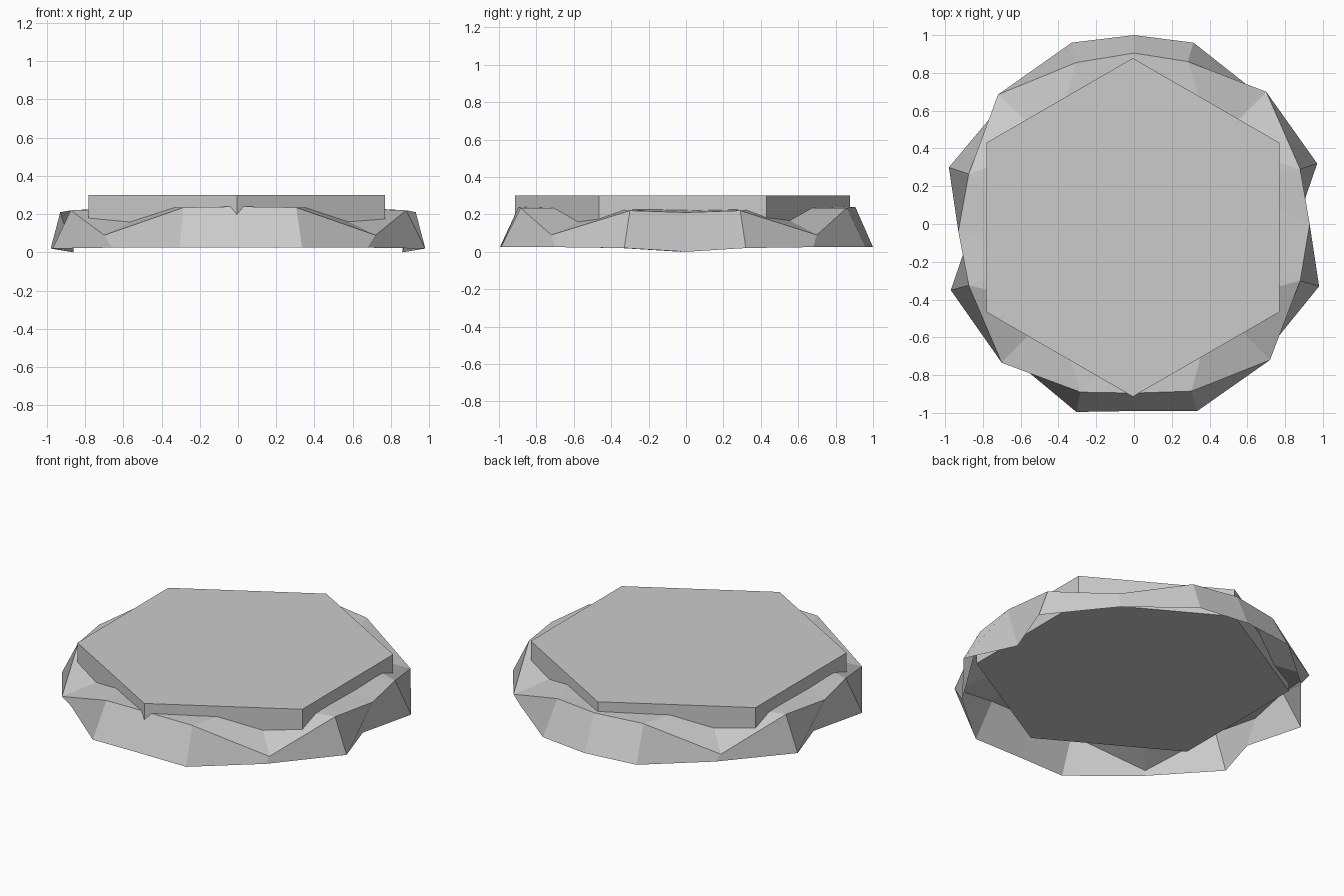
import bpy
from math import sin, cos, pi, atan2

if "Cube" in bpy.data.objects:
    bpy.data.objects.remove(bpy.data.objects["Cube"])


def make_object(name, verts, faces):
    mesh = bpy.data.meshes.new(name)
    mesh.from_pydata(verts, [], faces)
    mesh.update()
    obj = bpy.data.objects.new(name, mesh)
    bpy.context.collection.objects.link(obj)
    return obj


# Rock rim outlines, counter-clockwise from +x; heights repeat every half turn
foot_xy = [(.86, 0), (.97, .32), (.67, .68), (.315, .96), (0, 1), (-.33, .96), (-.67, .67), (-.98, .30),
           (-.86, -.03), (-.97, -.35), (-.66, -.70), (-.305, -.995), (0, -.99), (.335, -.99), (.68, -.70), (.98, -.33)]
crest_xy = [(.93, 0), (.88, .29), (.70, .70), (.285, .86), (0, .905), (-.305, .855), (-.72, .685), (-.875, .265),
            (-.93, -.04), (-.875, -.325), (-.70, -.735), (-.285, -.89), (0, -.895), (.305, -.885), (.72, -.72), (.88, -.30)]
foot_z = [0, .02, .025, .025, .025, .025, .025, .02]
crest_z = [.21, .22, .09, .235, .24, .235, .09, .22]
n = len(foot_xy)

foot = [(x, y, foot_z[i % 8]) for i, (x, y) in enumerate(foot_xy)]
crest = [(x, y, crest_z[i % 8]) for i, (x, y) in enumerate(crest_xy)]
# Inner edge of the rock top, hidden inside the slab
inner = [(.6 * cos(atan2(y, x)), .6 * sin(atan2(y, x)), .235) for x, y in crest_xy]

# Open-bottomed rock: sloping outer wall and faceted top
faces = []
for i in range(n):
    j = (i + 1) % n
    faces.append((i, j, n + j, n + i))
    # Split the top so each chipped corner stays a crisp facet
    if i % 4 == 2:
        faces += [(n + i, n + j, 2 * n + i), (n + j, 2 * n + j, 2 * n + i)]
    else:
        faces += [(n + i, n + j, 2 * n + j), (n + i, 2 * n + j, 2 * n + i)]
make_object("rock_base", foot + crest + inner, faces)

# Hexagonal slab with corners pointing to front and back
r, cx, cy = .896, -.006, -.018
slab = [(cx + r * sin(-k * pi / 3), cy + r * cos(k * pi / 3), z) for z in (.125, .30) for k in range(6)]
slab_faces = [tuple(range(5, -1, -1)), tuple(range(6, 12))]
slab_faces += [(k, (k + 1) % 6, 6 + (k + 1) % 6, 6 + k) for k in range(6)]
make_object("hexagonal_slab", slab, slab_faces)
